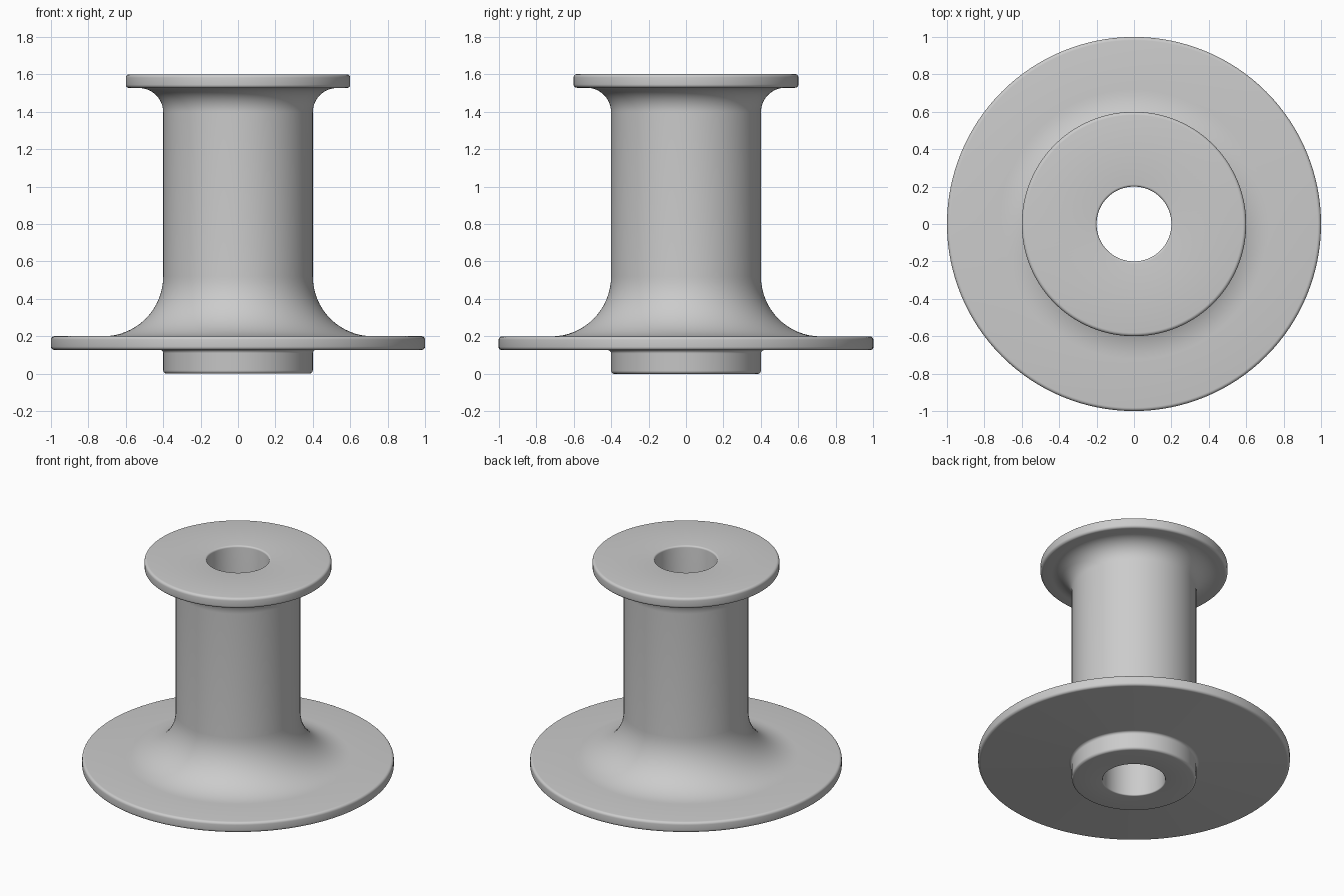
import bpy
import bmesh
import math
from mathutils import Vector

cube = bpy.data.objects.get("Cube")
if cube:
    bpy.data.objects.remove(cube, do_unlink=True)

SEGMENTS = 128


def make_material(name, color):
    mat = bpy.data.materials.new(name)
    mat.use_nodes = True
    mat.diffuse_color = color
    mat.node_tree.nodes["Principled BSDF"].inputs["Base Color"].default_value = color
    return mat


def round_corners(corners):
    """Replace each square corner (radius, height, fillet) by an arc."""
    points = []
    for i, (r, z, fillet) in enumerate(corners):
        here = Vector((r, z))
        before = Vector(corners[i - 1][:2])
        after = Vector(corners[(i + 1) % len(corners)][:2])
        back = (before - here).normalized() * fillet
        ahead = (after - here).normalized() * fillet
        center = here + back + ahead
        steps = 16 if fillet > 0.1 else 5
        for s in range(steps + 1):
            a = math.pi / 2 * s / steps
            points.append(center - ahead * math.cos(a) - back * math.sin(a))
    return points


def lathe(name, profile, material):
    """Spin a closed profile around the z axis."""
    bm = bmesh.new()
    rings = []
    for k in range(SEGMENTS):
        a = math.tau * k / SEGMENTS
        rings.append([bm.verts.new((p.x * math.cos(a), p.x * math.sin(a), p.y))
                      for p in profile])
    count = len(profile)
    for k, ring in enumerate(rings):
        following = rings[(k + 1) % SEGMENTS]
        for j in range(count):
            n = (j + 1) % count
            bm.faces.new((ring[j], following[j], following[n], ring[n]))
    bmesh.ops.recalc_face_normals(bm, faces=bm.faces)
    mesh = bpy.data.meshes.new(name)
    bm.to_mesh(mesh)
    bm.free()
    mesh.materials.append(material)
    obj = bpy.data.objects.new(name, mesh)
    bpy.context.collection.objects.link(obj)
    bpy.context.view_layer.objects.active = obj
    obj.select_set(True)
    bpy.ops.object.shade_smooth_by_angle(angle=math.radians(30))
    return obj


grey = make_material("plain grey", (0.6, 0.6, 0.6, 1))

# Hub, wide lower flange, flared barrel, upper flange and bore in one profile
bore, barrel, top_rim, base_rim = 0.2, 0.4, 0.6, 1.0
soft = 0.018
corners = [
    (bore, 0, 0.008),
    (barrel, 0, soft),
    (barrel, 0.127, soft),
    (base_rim, 0.127, soft),
    (base_rim, 0.2, soft),
    (barrel, 0.2, 0.32),
    (barrel, 1.527, 0.13),
    (top_rim, 1.527, soft),
    (top_rim, 1.6, soft),
    (bore, 1.6, 0.012),
]
lathe("flanged_spool", round_corners(corners), grey)
